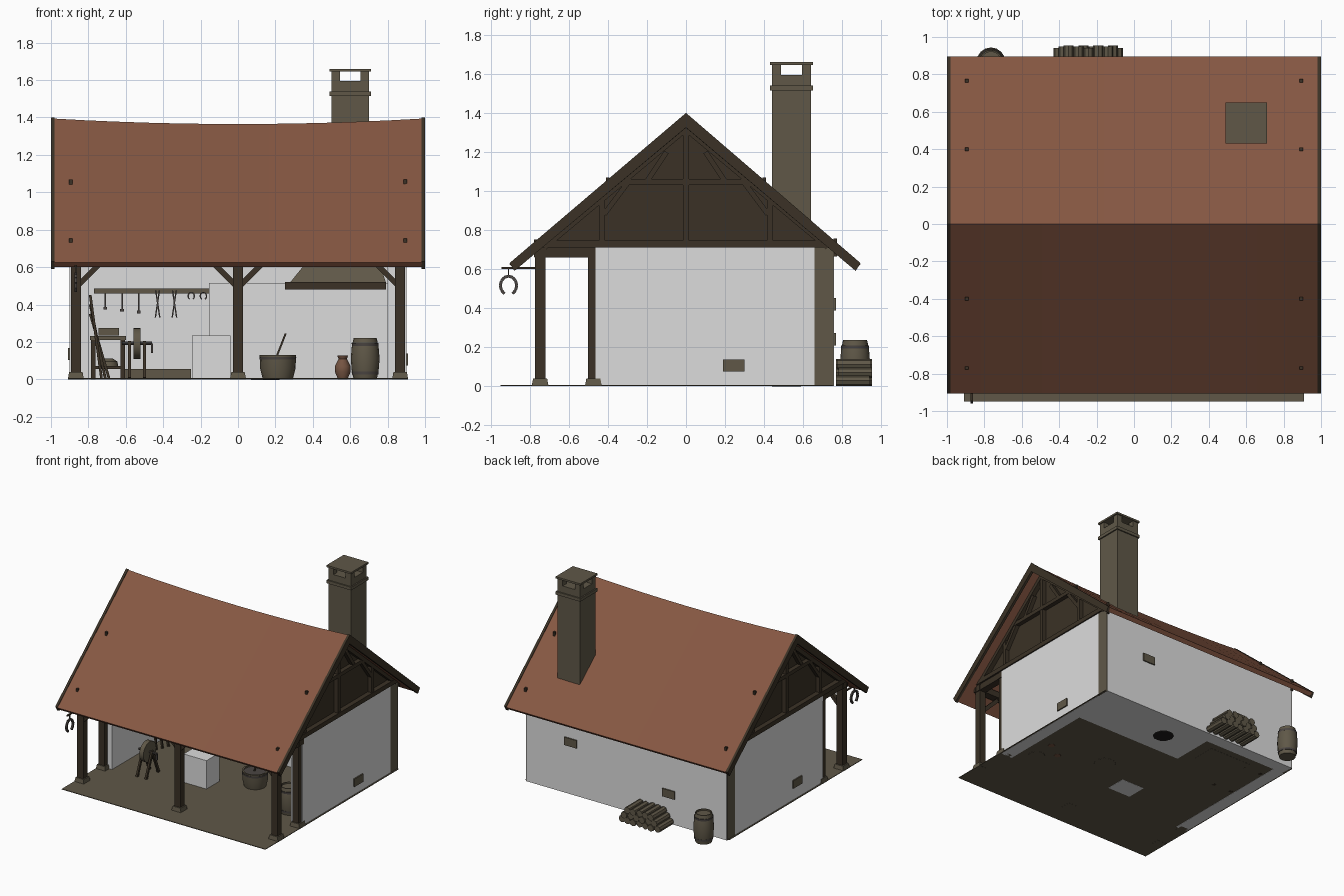
import bpy, bmesh, math
from mathutils import Vector

cube = bpy.data.objects.get("Cube")
if cube:
    bpy.data.objects.remove(cube)


def material(name, r, g, b):
    m = bpy.data.materials.new(name)
    m.use_nodes = True
    m.diffuse_color = (r, g, b, 1)
    m.node_tree.nodes["Principled BSDF"].inputs["Base Color"].default_value = (r, g, b, 1)
    return m


ROOF = material("clay tile", .24, .096, .055)
WOOD = material("dark timber", .043, .031, .019)
STONE = material("brown stone", .115, .097, .064)
WALL = material("white plaster", .72, .72, .72)
IRON = material("iron", .07, .06, .055)
CLAY = material("pottery", .18, .09, .055)
COAL = material("charcoal", .012, .011, .01)


def finish(name, bm, mat, smooth=False):
    bmesh.ops.recalc_face_normals(bm, faces=bm.faces)
    me = bpy.data.meshes.new(name)
    bm.to_mesh(me)
    bm.free()
    me.materials.append(mat)
    ob = bpy.data.objects.new(name, me)
    bpy.context.collection.objects.link(ob)
    if smooth:
        bpy.ops.object.select_all(action='DESELECT')
        ob.select_set(True)
        bpy.context.view_layer.objects.active = ob
        bpy.ops.object.shade_smooth_by_angle()
    return ob


def loft(name, rings, mat, smooth=False):
    """Skin a list of equal-sized closed rings and cap both ends."""
    bm = bmesh.new()
    vs = [[bm.verts.new(p) for p in ring] for ring in rings]
    n = len(vs[0])
    for a, b in zip(vs, vs[1:]):
        for i in range(n):
            j = (i + 1) % n
            bm.faces.new((a[i], a[j], b[j], b[i]))
    bm.faces.new(vs[0])
    bm.faces.new(vs[-1])
    return finish(name, bm, mat, smooth)


def rect(x0, x1, y0, y1, z):
    return [(x0, y0, z), (x1, y0, z), (x1, y1, z), (x0, y1, z)]


def box(name, x, y, z, mat):
    return loft(name, [rect(*x, *y, z[0]), rect(*x, *y, z[1])], mat)


def beam(name, p, q, w, d, mat=WOOD):
    """Square bar from p to q, d measured along x where possible."""
    p, q = Vector(p), Vector(q)
    t = (q - p).normalized()
    ref = Vector((0, 1, 0)) if abs(t.x) > .3 else Vector((1, 0, 0))
    u = (ref - t * ref.dot(t)).normalized() * d / 2
    v = t.cross(u).normalized() * w / 2
    return loft(name, [[c - u - v, c + u - v, c + u + v, c - u + v] for c in (p, q)], mat)


def turned(name, x, y, profile, mat, n=16):
    rings = [[(x + r * math.cos(i * math.tau / n), y + r * math.sin(i * math.tau / n), z)
              for i in range(n)] for r, z in profile]
    return loft(name, rings, mat, True)


def disc(name, c, r, length, axis, mat, n=10):
    c, axis = Vector(c), Vector(axis)
    u = Vector((0, 0, 1))
    v = axis.cross(u)
    rings = [[c + axis * s * length / 2 + u * r * math.cos(i * math.tau / n)
              + v * r * math.sin(i * math.tau / n) for i in range(n)] for s in (-1, 1)]
    return loft(name, rings, mat, True)


def arc_bar(name, c, r, axis, mat, thick):
    """Horseshoe opening downwards."""
    u = Vector(axis)
    for i in range(10):
        p, q = [Vector(c) + u * r * math.sin(a) + Vector((0, 0, 1.15 * r * math.cos(a)))
                for a in (math.radians(-150 + 30 * i), math.radians(-150 + 30 * (i + 1)))]
        beam(name, p, q, thick, thick, mat)


# Roof with a sagging ridge, and barge boards on both ends
def roof_ring(x, ridge, under, eave, tip):
    sag = .03 * (1 - x * x)
    return [(x, -.905, eave), (x, 0, ridge - sag), (x, .895, eave),
            (x, .87, tip), (x, 0, under - sag), (x, -.88, tip)]


loft("roof", [roof_ring(-.985 + 1.97 * i / 12, 1.395, 1.345, .625, .6) for i in range(13)], ROOF)
for s in (-1, 1):
    loft("barge_board", [roof_ring(s * x, 1.4, 1.325, .63, .59) for x in (.98, 1)], WOOD)
    for y in (-.77, -.4, .4, .765):
        z = 1.4 - abs(y) * .857
        box("roof_peg", (s * .895 - .009, s * .895 + .009), (y - .009, y + .009), (z - .08, z + .012), WOOD)

# Floor and walls
box("floor", (-.91, .91), (-.95, .75), (.001, .006), STONE)
box("back_wall", (-.895, .895), (.66, .76), (0, .71), WALL)
for s in (-1, 1):
    x = sorted((s * .8, s * .9))
    box("side_wall", x, (-.465, .66), (0, .71), WALL)
    box("corner_post", sorted((s * .89, s * .9)), (.66, .757), (0, .71), STONE)

# Vents in the walls
for x, y, z in ((.9, .245, .105), (-.9, -.13, .135)):
    box("side_vent", (x - .01, x + .01), (y - .055, y + .055), (z - .032, z + .032), STONE)
for x, z in ((.495, .42), (-.38, .24)):
    box("back_vent", (x - .055, x + .055), (.75, .77), (z - .032, z + .032), STONE)

# Porch posts on stone plinths, beams and braces
for x, y in ((-.867, -.748), (0, -.748), (.867, -.748), (-.867, -.475), (.867, -.475)):
    loft("post_plinth", [rect(x - a, x + a, y - a, y + a, z) for a, z in ((.043, 0), (.036, .038))], STONE)
    box("post", (x - .027, x + .027), (y - .027, y + .027), (.03, .68), WOOD)
    for s in (-1, 1):
        if y < -.7 and abs(x + s * .1) < .9:
            beam("post_brace", (x, y, .49), (x + s * .16, y, .65), .03, .03)
box("front_plate", (-.9, .9), (-.778, -.718), (.66, .71), WOOD)
box("inner_plate", (-.9, .9), (-.5, -.445), (.66, .71), WOOD)
for s in (-1, 1):
    box("side_plate", sorted((s * .84, s * .897)), (-.778, -.45), (.66, .712), WOOD)

# Timber framed gables
for s in (-1, 1):
    xp, xb = s * .87, s * .885
    loft("gable_panel", [[(s * a, -.755, .71), (s * a, .755, .71), (s * a, 0, 1.355)] for a in (.85, .87)], WOOD)
    beam("gable_tie", (xb, -.745, .728), (xb, .745, .728), .036, .05)
    beam("gable_collar", (xb, -.33, 1.045), (xb, .33, 1.045), .03, .04)
    beam("king_post", (xb, 0, .74), (xb, 0, 1.32), .032, .036)
    for t in (-1, 1):
        beam("gable_rafter", (xb, t * .73, .715), (xb, 0, 1.325), .04, .045)
        beam("gable_stud", (xb, t * .43, .74), (xb, t * .43, .96), .03, .036)
        beam("gable_brace", (xb, t * .42, .88), (xb, t * .3, 1.04), .026, .034)
        beam("upper_brace", (xb, t * .2, 1.05), (xb, t * .1, 1.2), .026, .034)

# Chimney with an open top and cap
cx, cy = .6, .54


def square(name, r, z0, z1, mat=STONE):
    box(name, (cx - r, cx + r), (cy - r, cy + r), (z0, z1), mat)


square("chimney_shaft", .1, .75, 1.595)
square("chimney_band", .11, 1.515, 1.54)
square("chimney_cap", .11, 1.645, 1.66)
for sx in (-1, 1):
    for sy in (-1, 1):
        x, y = cx + sx * .077, cy + sy * .077
        box("chimney_pier", (x - .023, x + .023), (y - .023, y + .023), (1.59, 1.65), STONE)

# Forge and hood
box("forge_block", (-.155, .81), (.32, .67), (0, .515), WALL)
box("hood_rim", (.25, .79), (.26, .66), (.48, .52), WOOD)
loft("hood", [rect(.28, .79, .28, .66, .52), rect(.5, .7, .44, .64, .79)], STONE)
turned("coal_bed", .146, .515, ((.08, -.0), (.075, -.003)), COAL, 10)
box("plaster_block", (-.245, -.04), (-.345, -.18), (0, .235), WALL)
box("low_trough", (-.62, -.25), (.4, .6), (0, .055), STONE)


# Barrels, tub and pots
def barrel(name, x, y, r, h):
    turned(name, x, y, [(r * k, h * t) for k, t in
           ((.8, 0), (.93, .2), (1, .5), (.93, .8), (.8, 1), (.7, 1), (.7, .95))], STONE)
    for t in (.15, .85):
        turned(name + "_hoop", x, y, ((r * .92, h * t - .008), (r * .94, h * t + .008)), IRON)


barrel("shop_barrel", .68, -.32, .077, .22)
barrel("yard_barrel", -.765, .867, .077, .235)
turned("quench_tub", .213, -.085, ((.08, 0), (.095, .06), (.097, .13), (.085, .13), (.085, .1)), STONE)
turned("tub_hoop", .213, -.085, ((.097, .105), (.099, .12)), IRON)
beam("tub_stick", (.19, -.085, .08), (.255, -.085, .245), .01, .01)
for x, y in ((.56, -.22), (.69, -.134)):
    turned("clay_pot", x, y, ((.025, 0), (.042, .04), (.042, .07), (.022, .11), (.03, .128)), CLAY, 12)

# Log pile
for row in range(3):
    for i in range(7 - row):
        disc("log", (-.403 + .053 * (i + row / 2), .862 + .006 * ((i * 2 + row) % 3 - 1), .027 + .042 * row),
             .027, .172, (0, 1, 0), STONE, 8)

# Workbench with box, basket and leaning staves
box("bench_top", (-.79, -.6), (.18, .56), (.21, .232), STONE)
for x in (-.775, -.615):
    for y in (.2, .54):
        box("bench_leg", (x - .012, x + .012), (y - .012, y + .012), (0, .21), WOOD)
box("bench_box", (-.745, -.635), (.28, .42), (.235, .275), STONE)
box("bench_shelf", (-.78, -.61), (.19, .55), (.055, .07), WOOD)
turned("basket", -.69, .36, ((.05, .07), (.045, .095), (.02, .112)), STONE, 12)
for i in range(3):
    beam("leaning_stave", (-.73 + .02 * i, .0 + .05 * i, .006), (-.79, .03 + .05 * i, .45 - .05 * i), .014, .014)

# Grindstone on its stand
gx, gy, gz = -.54, -.38, .192
disc("grindstone", (gx, gy, gz), .083, .036, (1, 0, 0), STONE, 20)
disc("grindstone_axle", (gx, gy, gz), .009, .16, (1, 0, 0), IRON, 8)
beam("crank", (gx + .08, gy, gz), (gx + .08, gy, gz - .05), .012, .012, IRON)
for s in (-1, 1):
    for t in (-1, 1):
        beam("grindstone_leg", (gx + s * .04, gy + t * .08, .005), (gx + s * .04, gy, gz + .01), .02, .016)

# Tool rail with hanging tools
box("tool_rail", (-.77, -.155), (.63, .66), (.46, .485), STONE)
for x, drop in ((-.71, .38), (-.62, .37), (-.53, .36)):
    beam("hanging_tool", (x, .62, .46), (x, .62, drop), .008, .008, IRON)
    beam("tool_head", (x - .01, .62, drop), (x + .01, .62, drop), .014, .012, IRON)
for x in (-.43, -.34):
    for s in (-1, 1):
        beam("tongs", (x + s * .01, .62, .475), (x - s * .012, .62, .33), .007, .007, IRON)
for x in (-.25, -.185):
    arc_bar("wall_horseshoe", (x, .31, .445), .017, (1, 0, 0), IRON, .007)

# Horseshoe sign on an arm
beam("sign_arm", (-.867, -.945, .605), (-.867, -.74, .605), .01, .012)
beam("sign_hook", (-.867, -.91, .605), (-.867, -.91, .565), .006, .006, IRON)
arc_bar("sign_horseshoe", (-.867, -.91, .515), .042, (0, 1, 0), IRON, .015)
